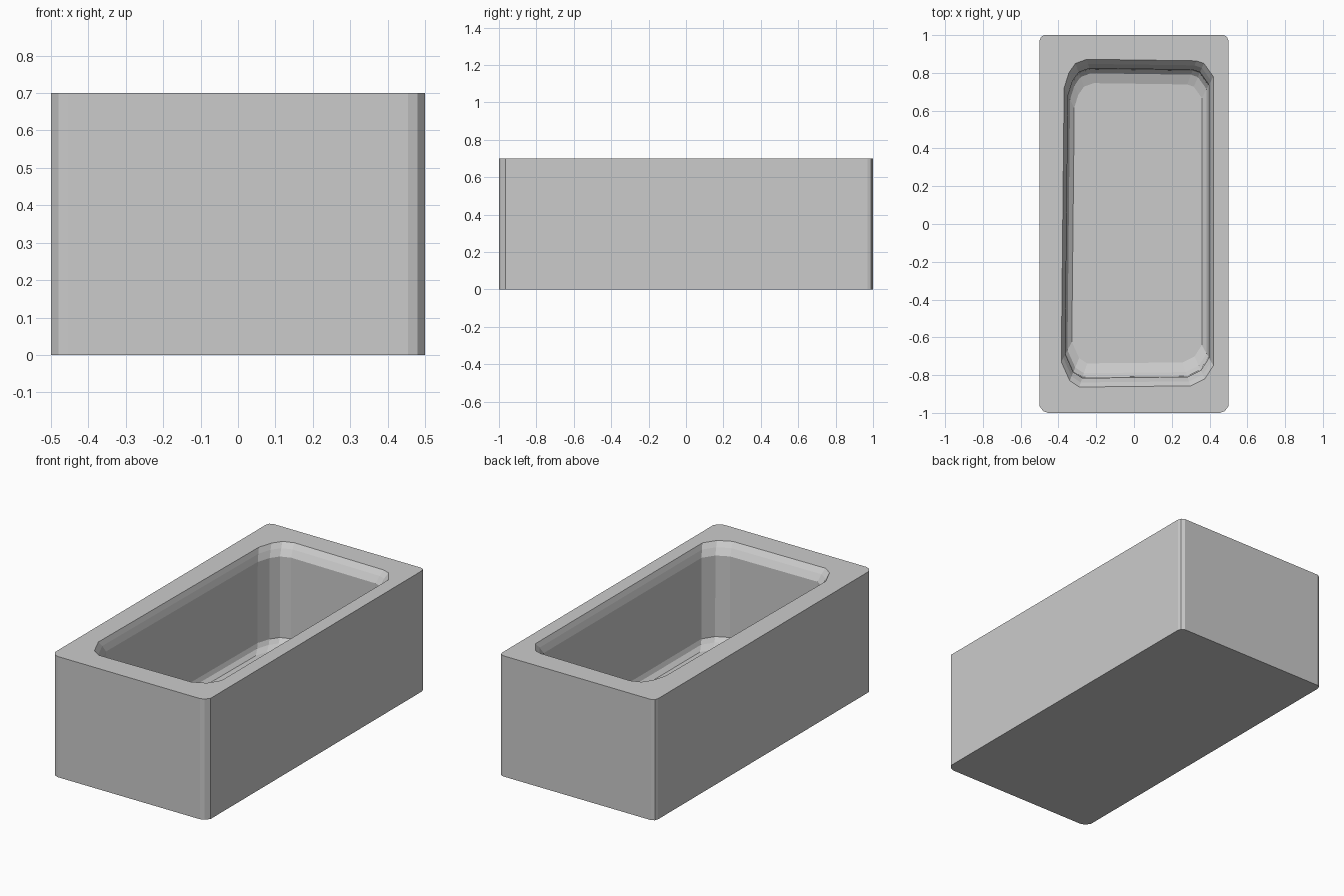
import bpy
import bmesh

cube = bpy.data.objects.get("Cube")
if cube:
    bpy.data.objects.remove(cube, do_unlink=True)

grey = bpy.data.materials.new("plain grey")
grey.use_nodes = True
colour = (0.6, 0.6, 0.6, 1)
grey.diffuse_color = colour
grey.node_tree.nodes["Principled BSDF"].inputs["Base Color"].default_value = colour

# Slightly irregular outline of the opening, counter-clockwise
OPENING = [
    (-0.29, -0.863), (0.30, -0.857), (0.375, -0.82), (0.42, -0.75),
    (0.42, 0.78), (0.37, 0.85), (0.33, 0.864), (-0.25, 0.872),
    (-0.31, 0.85), (-0.345, 0.80), (-0.37, 0.72),
    (-0.385, -0.73), (-0.34, -0.83),
]
# Scale and height of each ring: rim, two lip rings, wall foot, fillet, floor
STEPS = [(1, 0.7), (0.972, 0.672), (0.945, 0.635),
         (0.94, 0.167), (0.915, 0.143), (0.855, 0.125)]
# Rounded corners, given as insets from the sharp corner
FRONT_CORNER = [(0, 0.035), (0.02, 0.009), (0.045, 0)]
BACK_CORNER = [(0, 0.03), (0.007, 0.01), (0.025, 0)]


def outer_outline():
    points = []
    for sx, sy in ((-1, -1), (1, -1), (1, 1), (-1, 1)):
        corner = FRONT_CORNER if sy < 0 else BACK_CORNER
        arc = [(sx * (0.5 - a), sy * (1 - b)) for a, b in corner]
        points += arc if sx * sy > 0 else arc[::-1]
    return points


def ring(bm, points, z, scale=1):
    verts = [bm.verts.new((x * scale, y * scale, z)) for x, y in points]
    edges = [bm.edges.new((v, verts[(i + 1) % len(verts)]))
             for i, v in enumerate(verts)]
    return verts, edges


def skin(bm, first, second):
    n = len(first)
    for i in range(n):
        j = (i + 1) % n
        bm.faces.new((first[i], first[j], second[j], second[i]))


bm = bmesh.new()

# Outer block walls and underside
outline = outer_outline()
base, _ = ring(bm, outline, 0)
top, top_edges = ring(bm, outline, 0.7)
skin(bm, base, top)
bm.faces.new(base[::-1])

# Bevelled lip, basin walls and floor
rings = [ring(bm, OPENING, z, s) for s, z in STEPS]
for (upper, _), (lower, _) in zip(rings, rings[1:]):
    skin(bm, upper, lower)
bm.faces.new(rings[-1][0])

# Flat rim between the block and the opening
bmesh.ops.triangle_fill(bm, use_beauty=True, edges=top_edges + rings[0][1])
bmesh.ops.recalc_face_normals(bm, faces=bm.faces)

mesh = bpy.data.meshes.new("trough")
bm.to_mesh(mesh)
bm.free()
mesh.materials.append(grey)
trough = bpy.data.objects.new("trough", mesh)
bpy.context.collection.objects.link(trough)
